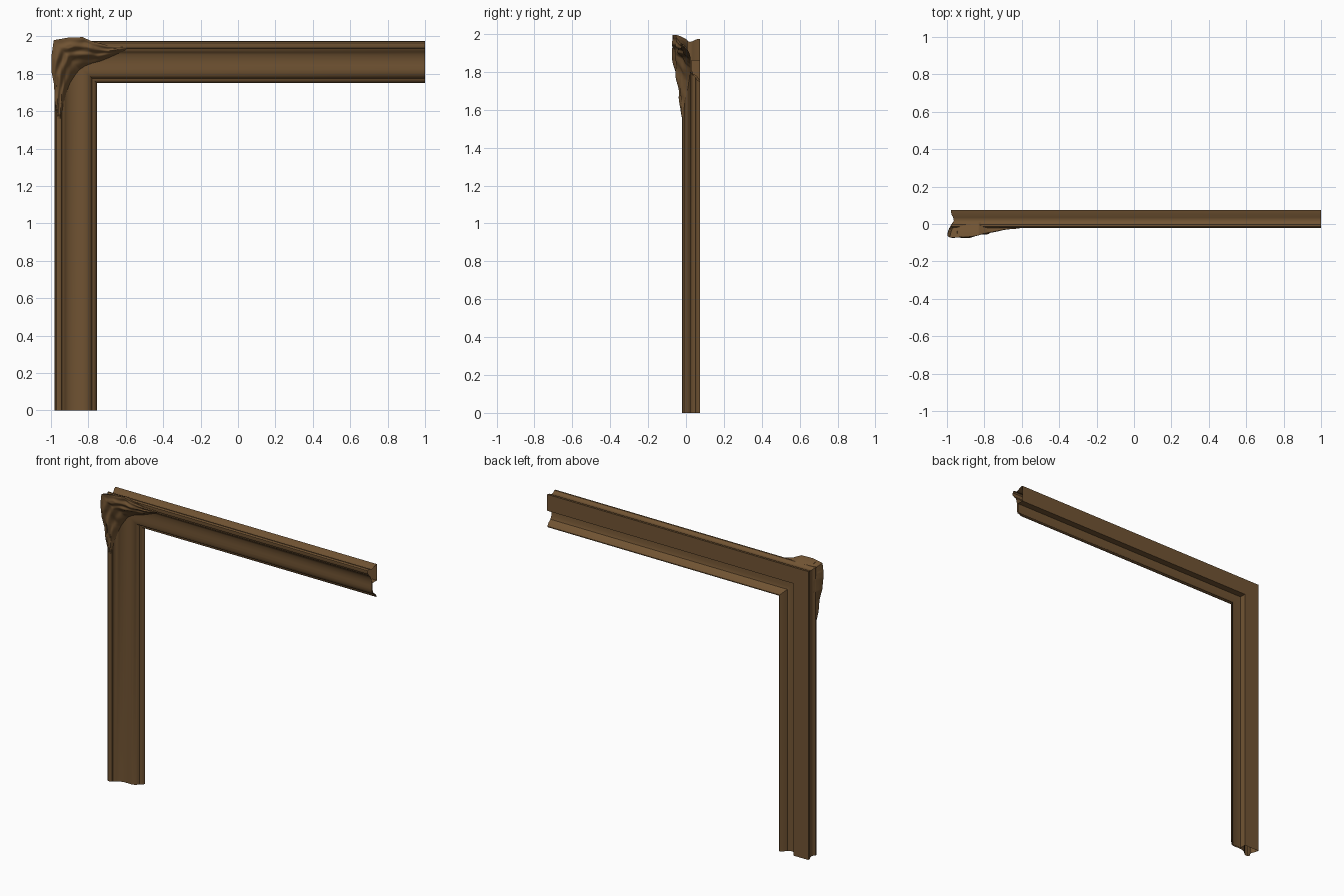
import bpy, math
from mathutils import Vector, noise

if "Cube" in bpy.data.objects:
    bpy.data.objects.remove(bpy.data.objects["Cube"])

wood = bpy.data.materials.new("dark_walnut_brown")
wood.diffuse_color = (0.165, 0.088, 0.033, 1)
wood.use_nodes = True
wood.node_tree.nodes["Principled BSDF"].inputs["Base Color"].default_value = wood.diffuse_color

LEFT, TOP = -0.98, 1.975      # outer edges of the frame

# Moulding section: (distance in from the outer edge, y)
FACE = [(0.0, 0.075), (0.004, 0.052), (0.013, 0.035), (0.017, 0.02), (0.012, 0.006),
        (0.002, -0.004), (0.002, -0.014), (0.010, -0.021), (0.025, -0.022), (0.036, -0.018),
        (0.040, -0.010), (0.050, -0.006), (0.058, 0.004), (0.072, 0.012), (0.09, 0.018),
        (0.11, 0.021), (0.13, 0.021), (0.15, 0.020), (0.168, 0.022), (0.184, 0.029),
        (0.194, 0.039), (0.200, 0.050), (0.210, 0.053), (0.218, 0.060), (0.225, 0.073)]
BACK = [(0.219, 0.073), (0.196, 0.056), (0.185, 0.038), (0.165, 0.030), (0.112, 0.030),
        (0.112, 0.075)]


def make(name, verts, faces, angle):
    me = bpy.data.meshes.new(name)
    me.from_pydata(verts, [], faces)
    me.materials.append(wood)
    ob = bpy.data.objects.new(name, me)
    bpy.context.collection.objects.link(ob)
    bpy.ops.object.select_all(action='DESELECT')
    ob.select_set(True)
    bpy.context.view_layer.objects.active = ob
    bpy.ops.object.mode_set(mode='EDIT')
    bpy.ops.mesh.select_all(action='SELECT')
    bpy.ops.mesh.normals_make_consistent(inside=False)
    bpy.ops.object.mode_set(mode='OBJECT')
    bpy.ops.object.shade_smooth_by_angle(angle=math.radians(angle))
    return ob


# Mitred moulding, open at both cut ends
section = FACE + BACK
n = len(section)
verts = []
for d, y in section:
    verts += [(LEFT + d, y, 0), (LEFT + d, y, TOP - d), (1, y, TOP - d)]
faces = []
for i in range(n):
    a, b = 3 * i, 3 * ((i + 1) % n)
    faces += [(a, b, b + 1, a + 1), (a + 1, b + 1, b + 2, a + 2)]
make("frame_moulding", verts, faces, 35)


def lerp_rows(rows, t):
    """Interpolate a list of equal-length tuples, t in 0..1."""
    f = t * (len(rows) - 1)
    i = min(int(f), len(rows) - 2)
    k = f - i
    return [p + (q - p) * k for p, q in zip(rows[i], rows[i + 1])]


def face_y(x, z):
    """Depth of the moulding front at a point."""
    d = min(x - LEFT, TOP - z)
    for (d0, y0), (d1, y1) in zip(FACE[7:], FACE[8:]):
        if d0 <= d <= d1:
            return y0 + (y1 - y0) * (d - d0) / (d1 - d0)
    return -0.02


# Carved corner leaf: outer x, z, inner x, z, front depth
LEAF = [(-0.965, 1.56, -0.945, 1.55, -0.022),
        (-0.981, 1.66, -0.930, 1.64, -0.032),
        (-0.983, 1.74, -0.915, 1.70, -0.040),
        (-0.997, 1.81, -0.895, 1.75, -0.050),
        (-0.998, 1.89, -0.870, 1.79, -0.062),
        (-0.985, 1.980, -0.845, 1.82, -0.073),
        (-0.91, 1.993, -0.815, 1.84, -0.068),
        (-0.83, 1.996, -0.775, 1.855, -0.058),
        (-0.785, 1.975, -0.735, 1.865, -0.044),
        (-0.70, 1.953, -0.685, 1.885, -0.030),
        (-0.60, 1.945, -0.60, 1.925, -0.020)]
NT, NS = 110, 44
verts, faces = [], []
for i in range(NT + 1):
    t = i / NT
    ox, oz, ix, iz, front = lerp_rows(LEAF, t)
    body = math.sin(math.pi * t) ** 0.6
    for j in range(NS + 1):
        # the first few columns wrap round the outer rim to the back
        s = max(0.0, (j - 4) / (NS - 4))
        x, z = ox + (ix - ox) * s, oz + (iz - oz) * s
        ground = face_y(x, z) + 0.004
        wave = noise.noise(Vector((x * 9, 0.4, z * 9)))
        fold = math.sin(30 * t + 5 * s + 4 * wave) * 0.5 + math.sin(16 * s - 9 * t + 3 * wave) * 0.5
        rise = (1 - s ** 1.6) ** 0.9
        y = ground + (front - ground) * rise
        y += 0.011 * (fold - 0.5) * body * min(1, 3 * (1 - s)) * min(1, 0.25 + 4 * s)
        if j < 4:
            k = (4 - j) / 4
            y = front + (0.008 - front) * k
            pull = 0.028 * k ** 1.5
            x += pull * (1 if t < 0.55 else 0)
            z -= pull * (1 if t > 0.45 else 0)
        verts.append((x, max(y, -0.075), z))
W = NS + 1
for i in range(NT):
    for j in range(NS):
        a = i * W + j
        faces.append((a, a + 1, a + W + 1, a + W))
leaf = make("carved_corner_leaf", verts, faces, 50)
# make the open sheet face the front
if sum(p.normal.y * p.area for p in leaf.data.polygons) > 0:
    leaf.data.flip_normals()
